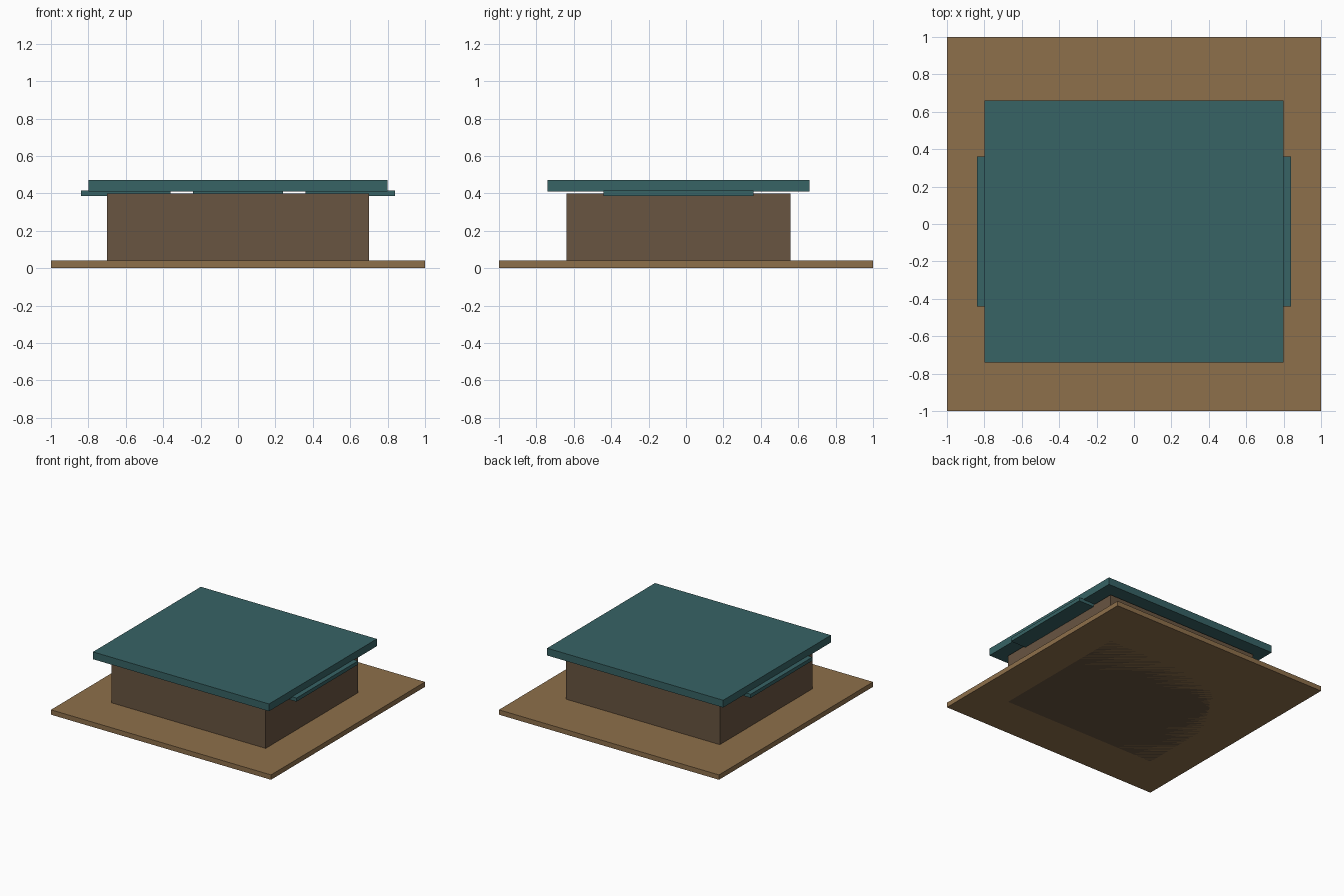
import bpy

if "Cube" in bpy.data.objects:
    bpy.data.objects.remove(bpy.data.objects["Cube"])


def material(name, rgb):
    m = bpy.data.materials.new(name)
    m.diffuse_color = (*rgb, 1)
    m.use_nodes = True
    m.node_tree.nodes["Principled BSDF"].inputs["Base Color"].default_value = m.diffuse_color
    return m


def box(name, lo, hi, mat):
    """Axis-aligned block from its lower to its upper corner."""
    centre = [(a + b) / 2 for a, b in zip(lo, hi)]
    size = [b - a for a, b in zip(lo, hi)]
    bpy.ops.mesh.primitive_cube_add(size=1, location=centre)
    ob = bpy.context.object
    ob.name = name
    ob.scale = size
    bpy.ops.object.transform_apply(location=False, rotation=False, scale=True)
    ob.data.materials.append(mat)
    return ob


light_wood = material("light_wood", (0.27, 0.16, 0.07))
dark_wood = material("dark_wood", (0.14, 0.09, 0.053))
teal = material("teal", (0.038, 0.125, 0.13))

# Ground plate
box("base_plate", (-1, -1, 0), (1, 1, 0.04), light_wood)

# Main body, standing through the plate
box("body", (-0.7, -0.64, 0), (0.7, 0.56, 0.4), dark_wood)

# Overhanging roof slab
box("roof_slab", (-0.8, -0.74, 0.41), (0.8, 0.66, 0.47), teal)

# Three panels set between body and roof; the outer two stick out at the sides
for label, x in (("left", -0.6), ("middle", 0), ("right", 0.6)):
    box(f"{label}_panel", (x - 0.24, -0.44, 0.385), (x + 0.24, 0.36, 0.415), teal)
